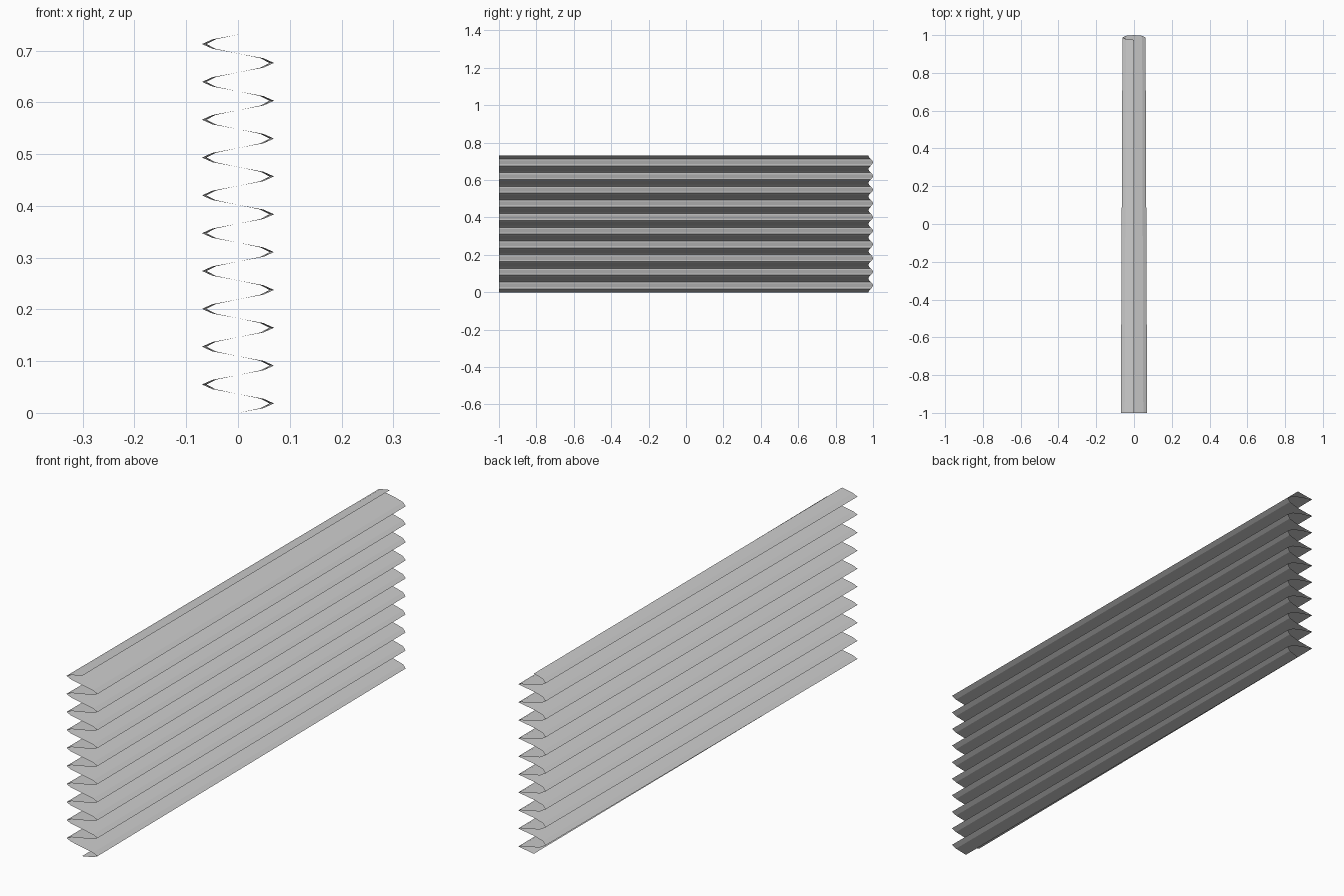
import bpy, bmesh
from math import sin, cos, tau

if "Cube" in bpy.data.objects:
    bpy.data.objects.remove(bpy.data.objects["Cube"])

TURNS, SIDES, HEIGHT = 10, 8, 0.731
R_BACK, R_FRONT = 0.061, 0.0695   # sheet flares slightly toward the front
SCALLOP = 0.0125                  # depth radius of the coiled back edge

# Pleated sheet: a squashed coil at the back drawn out to a flat front plane
bm = bmesh.new()
back, front = [], []
for i in range(TURNS * SIDES + 1):
    a = tau * i / SIDES
    z = HEIGHT * i / (TURNS * SIDES)
    back.append(bm.verts.new((R_BACK * sin(a), 1 - SCALLOP - SCALLOP * cos(a), z)))
    front.append(bm.verts.new((R_FRONT * sin(a), -1, z)))
for i in range(TURNS * SIDES):
    bm.faces.new((front[i], back[i], back[i + 1], front[i + 1]))
bmesh.ops.recalc_face_normals(bm, faces=bm.faces)

mesh = bpy.data.meshes.new("pleated_sheet")
bm.to_mesh(mesh)
bm.free()
obj = bpy.data.objects.new("pleated_sheet", mesh)
bpy.context.collection.objects.link(obj)
